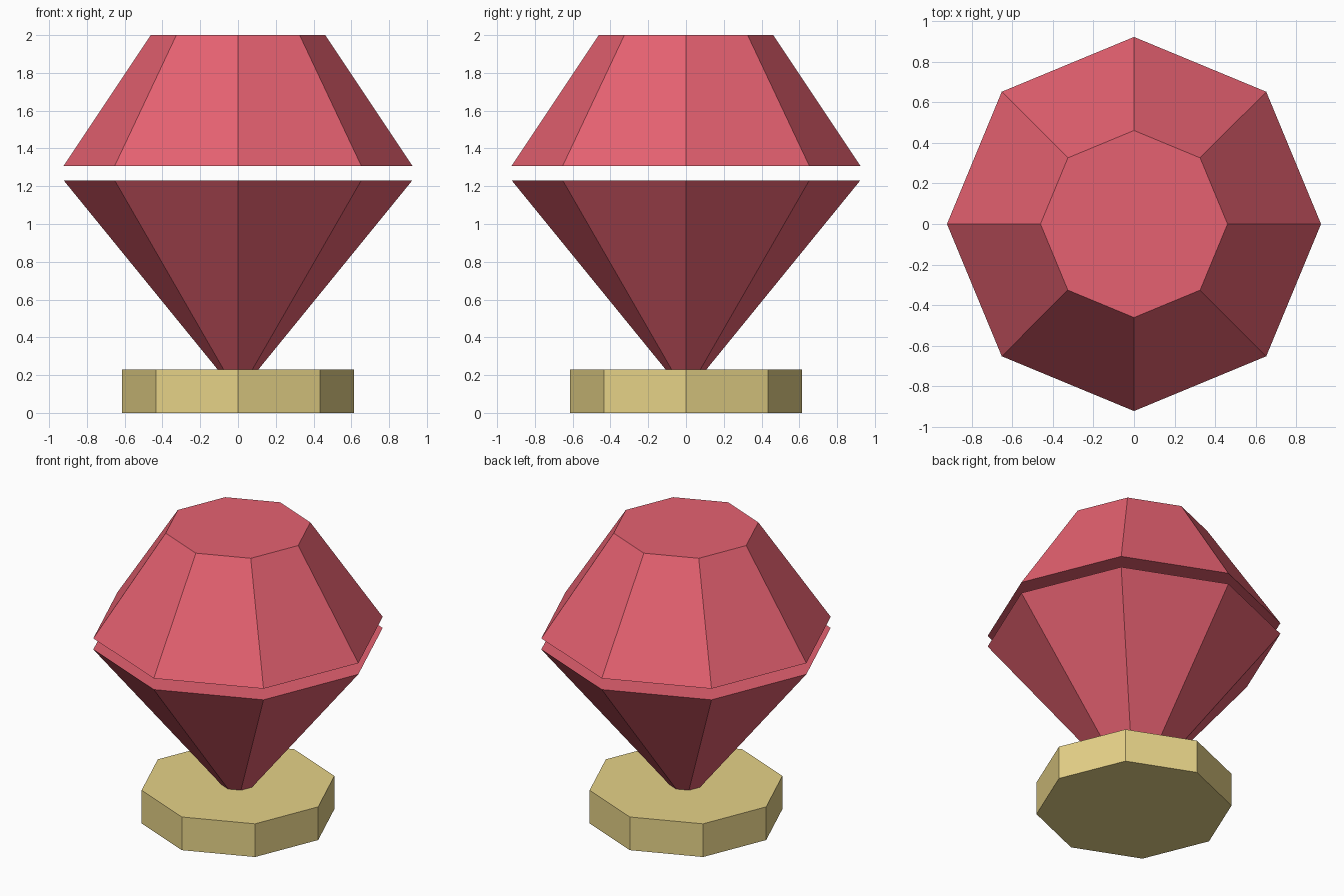
import bpy

SIDES = 8

# Remove the default cube
cube = bpy.data.objects.get("Cube")
if cube:
    bpy.data.objects.remove(cube, do_unlink=True)


def make_material(name, rgb):
    mat = bpy.data.materials.new(name)
    mat.use_nodes = True
    colour = (*rgb, 1.0)
    mat.diffuse_color = colour
    mat.node_tree.nodes["Principled BSDF"].inputs["Base Color"].default_value = colour
    return mat


def octagon_frustum(name, bottom, top, mat):
    """Closed eight-sided solid between two (radius, height) rings."""
    (r1, z1), (r2, z2) = bottom, top
    bpy.ops.mesh.primitive_cone_add(
        vertices=SIDES, radius1=r1, radius2=r2, depth=z2 - z1,
        location=(0, 0, (z1 + z2) / 2))
    obj = bpy.context.object
    obj.name = name
    obj.data.materials.append(mat)
    return obj


ruby = make_material("ruby red", (0.79, 0.12, 0.165))
gold = make_material("pale gold", (0.79, 0.645, 0.245))

# Pedestal
octagon_frustum("base", (0.615, 0.0), (0.615, 0.23), gold)

# Lower gem half, with its tip sunk into the pedestal
octagon_frustum("gem_lower", (0.046, 0.154), (0.923, 1.231), ruby)

# Upper gem half, floating above a narrow gap
octagon_frustum("gem_upper", (0.923, 1.308), (0.4615, 2.0), ruby)
